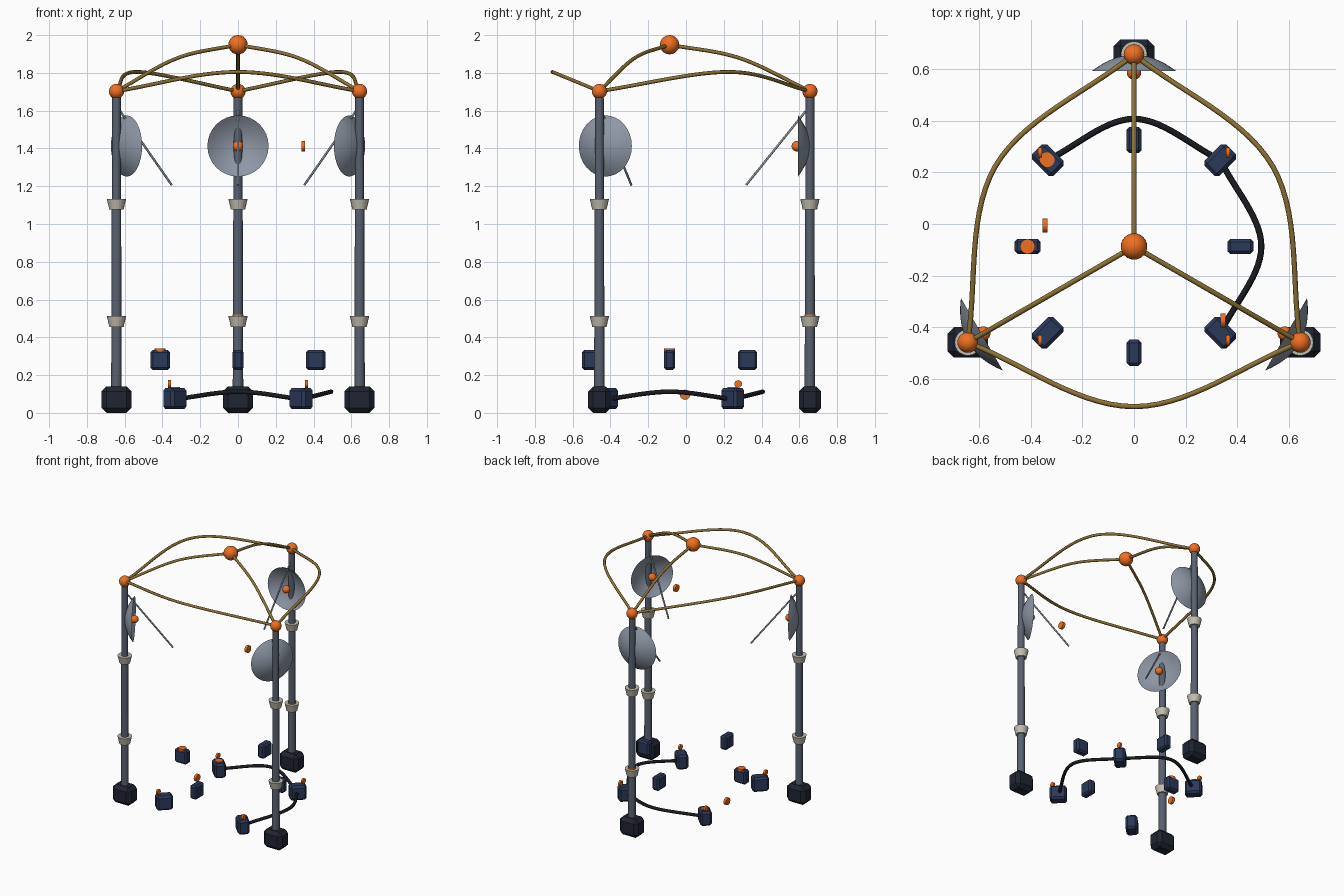
import bpy, bmesh
from math import sin, cos, pi, radians
from mathutils import Vector, Matrix

if "Cube" in bpy.data.objects:
    bpy.data.objects.remove(bpy.data.objects["Cube"])

CY = -0.087          # centre of the layout in y
R_MAST = 0.743


def material(name, rgb):
    m = bpy.data.materials.new(name)
    m.diffuse_color = (*rgb, 1)
    m.use_nodes = True
    m.node_tree.nodes["Principled BSDF"].inputs["Base Color"].default_value = m.diffuse_color
    return m


ORANGE = material("orange", (0.87, 0.16, 0.015))
BRASS = material("brass", (0.27, 0.17, 0.035))
NAVY = material("navy", (0.024, 0.04, 0.1))
DARK = material("dark", (0.013, 0.018, 0.032))
STEEL = material("steel", (0.1, 0.122, 0.165))
PALE = material("pale_steel", (0.27, 0.31, 0.38))
BEIGE = material("beige", (0.55, 0.52, 0.44))
BLACK = material("black", (0.01, 0.011, 0.015))


def polar(deg, r, z):
    a = radians(deg)
    return Vector((r * cos(a), CY + r * sin(a), z))


def finish(bm, name, mat, smooth=False):
    me = bpy.data.meshes.new(name)
    bm.normal_update()
    for f in bm.faces:
        f.smooth = smooth
    bm.to_mesh(me)
    bm.free()
    me.materials.append(mat)
    ob = bpy.data.objects.new(name, me)
    bpy.context.collection.objects.link(ob)
    return ob


def rod(name, a, b, r1, r2, mat, sides=16):
    """Capped cone or cylinder running from a to b."""
    a, b = Vector(a), Vector(b)
    d = b - a
    m = Matrix.Translation((a + b) / 2) @ d.to_track_quat('Z', 'Y').to_matrix().to_4x4()
    bm = bmesh.new()
    bmesh.ops.create_cone(bm, cap_ends=True, segments=sides, radius1=r1, radius2=r2,
                          depth=d.length, matrix=m)
    return finish(bm, name, mat)


def ball(name, loc, r, mat=ORANGE):
    bm = bmesh.new()
    bmesh.ops.create_uvsphere(bm, u_segments=24, v_segments=14, radius=r,
                              matrix=Matrix.Translation(loc))
    return finish(bm, name, mat, True)


def chamfer_box(name, loc, size, chamfer, mat, deg=0):
    bm = bmesh.new()
    bmesh.ops.create_cube(bm, size=1, matrix=Matrix.Diagonal((*size, 1)))
    bmesh.ops.bevel(bm, geom=bm.edges[:], offset=chamfer, segments=1, affect='EDGES')
    bm.transform(Matrix.Translation(loc) @ Matrix.Rotation(radians(deg), 4, 'Z'))
    return finish(bm, name, mat)


def disc(name, loc, r, depth, axis):
    off = Vector(axis) * depth / 2
    return rod(name, Vector(loc) - off, Vector(loc) + off, r, r, ORANGE, 20)


def cable(name, a, mid, b, r, mat):
    """Round cable through three points, straighter towards its ends."""
    cu = bpy.data.curves.new(name, 'CURVE')
    cu.dimensions = '3D'
    cu.bevel_depth = r
    cu.bevel_resolution = 2
    cu.resolution_u = 14
    cu.use_fill_caps = True
    sp = cu.splines.new('BEZIER')
    sp.bezier_points.add(2)
    t = (b - a) / 6
    handles = [(a, a, a.lerp(mid, 1 / 3)), (mid, mid - t, mid + t), (b, b.lerp(mid, 1 / 3), b)]
    for bp, (co, left, right) in zip(sp.bezier_points, handles):
        bp.handle_left_type = bp.handle_right_type = 'FREE'
        bp.co, bp.handle_left, bp.handle_right = co, left, right
    cu.materials.append(mat)
    ob = bpy.data.objects.new(name, cu)
    bpy.context.collection.objects.link(ob)
    return ob


def dish(name, deg, rim_r=0.162, depth=0.062, rings=8, seg=32):
    """Open bowl whose hollow side faces the centre."""
    c = polar(deg, 0.742, 1.413)
    inward = polar(deg, -1, 0) - polar(deg, 0, 0)
    side = Vector((0, 0, 1)).cross(inward)
    bm = bmesh.new()
    apex = bm.verts.new(c)
    prev = None
    for i in range(1, rings + 1):
        t = i / rings
        ring = [bm.verts.new(c + inward * depth * t * t
                             + side * rim_r * t * cos(2 * pi * k / seg)
                             + Vector((0, 0, rim_r * t * sin(2 * pi * k / seg))))
                for k in range(seg)]
        for k in range(seg):
            j = (k + 1) % seg
            if prev:
                bm.faces.new((prev[k], ring[k], ring[j], prev[j]))
            else:
                bm.faces.new((apex, ring[k], ring[j]))
        prev = ring
    return finish(bm, name, PALE, True)


# Three masts with bases, collars, dishes and feed rods
MASTS = {"back": 90, "left": 210, "right": 330}
hub = polar(0, 0, 1.949)
ball("crown_ball", hub, 0.051)
for side, deg in MASTS.items():
    def p(z):
        return polar(deg, R_MAST, z)
    chamfer_box(f"{side}_mast_base", p(0.07), (0.158, 0.118, 0.14), 0.026, DARK)
    levels = [(0.1, 0.49, 0.028), (0.49, 1.11, 0.026), (1.11, 1.7, 0.024)]
    for i, (z0, z1, r) in enumerate(levels):
        rod(f"{side}_mast_section_{i + 1}", p(z0), p(z1), r, r - 0.001, STEEL)
    for i, z in enumerate((0.484, 1.105)):
        rod(f"{side}_collar_{i + 1}", p(z - 0.028), p(z + 0.028), 0.038, 0.051, BEIGE, 20)
    ball(f"{side}_mast_ball", p(1.702), 0.04)
    dish(f"{side}_dish", deg)
    ball(f"{side}_dish_hub", polar(deg, 0.674, 1.412), 0.028)
    rod(f"{side}_feed_rod", polar(deg, 0.72, 1.597), polar(deg, 0.405, 1.206), 0.006, 0.006, PALE)
    # Canopy cables: one up to the crown, one bowed out to the next mast
    top = p(1.703)
    cable(f"{side}_crown_cable", top, (top + hub) / 2 + Vector((0, 0, 0.052)), hub, 0.01, BRASS)
    cable(f"{side}_outer_cable", top, polar(deg + 60, 0.62, 1.805),
          polar(deg + 120, R_MAST, 1.703), 0.01, BRASS)

# Ring of eight boxes: upper small ones, lower larger ones on the diagonals
for k in range(4):
    chamfer_box(f"upper_box_{k + 1}", polar(90 * k, 0.412, 0.28),
                (0.102, 0.058, 0.106), 0.012, NAVY, 90 * k)
    chamfer_box(f"lower_box_{k + 1}", polar(90 * k + 45, 0.473, 0.076),
                (0.118, 0.082, 0.11), 0.014, NAVY, 90 * k + 45)
    knob = polar(90 * k + 45, 0.514, 0.153)
    disc(f"box_knob_{k + 1}", knob, 0.02, 0.015, (1, 0, 0))

# Floor cables linking the lower boxes
nw, ne, se = (polar(d, 0.473, 0.072) for d in (135, 45, -45))
cable("back_floor_cable", nw, polar(90, 0.494, 0.112), ne, 0.012, BLACK)
cable("right_floor_cable", ne, polar(0, 0.493, 0.112), se, 0.012, BLACK)

# Loose orange discs
for i, loc in enumerate([(-0.412, CY, 0.331), (-0.336, 0.249, 0.126), (0, CY + R_MAST, 0.511)]):
    disc(f"flat_disc_{i + 1}", loc, 0.029, 0.02, (0, 0, 1))
for i, loc in enumerate([(-0.345, -0.005, 0.096), (0.345, -0.373, 1.412)]):
    disc(f"upright_disc_{i + 1}", loc, 0.027, 0.02, (1, 0, 0))
